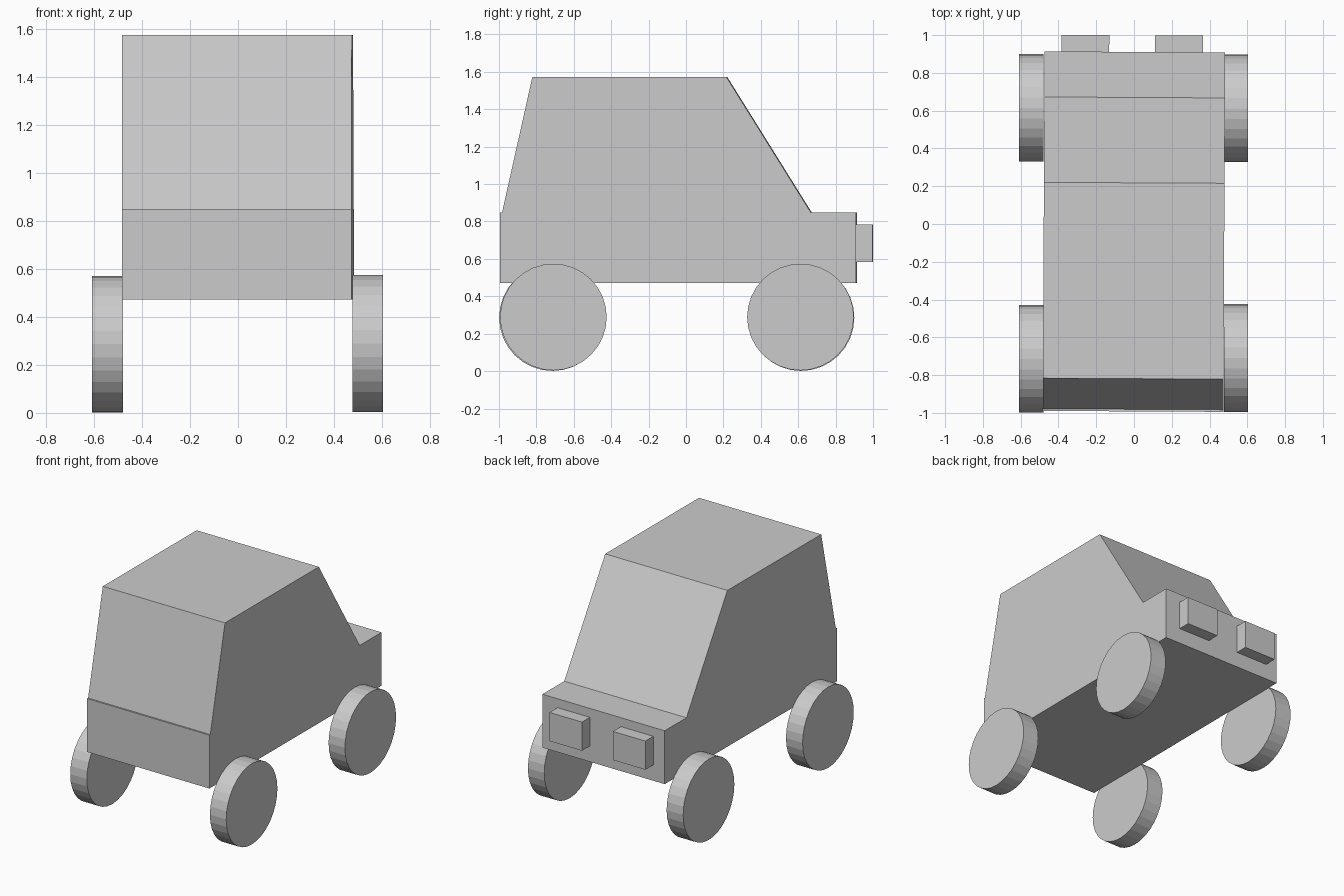
import bpy, bmesh, math
from mathutils import Matrix

if "Cube" in bpy.data.objects:
    bpy.data.objects.remove(bpy.data.objects["Cube"])

YAW = Matrix.Rotation(math.radians(-0.3), 4, 'Z')  # shell sits very slightly turned


def finish(name, bm, turn=True):
    bmesh.ops.recalc_face_normals(bm, faces=bm.faces)
    if turn:
        bm.transform(YAW)
    mesh = bpy.data.meshes.new(name)
    bm.to_mesh(mesh)
    bm.free()
    obj = bpy.data.objects.new(name, mesh)
    bpy.context.collection.objects.link(obj)
    return obj


def side_profile(name, points, x0, x1):
    """Extrude a (y, z) outline across the x range."""
    bm = bmesh.new()
    face = bm.faces.new([bm.verts.new((x0, y, z)) for y, z in points])
    ext = bmesh.ops.extrude_face_region(bm, geom=[face])
    verts = [v for v in ext["geom"] if isinstance(v, bmesh.types.BMVert)]
    bmesh.ops.translate(bm, verts=verts, vec=(x1 - x0, 0, 0))
    return finish(name, bm)


def box(name, x0, x1, y0, y1, z0, z1):
    return side_profile(name, [(y0, z0), (y1, z0), (y1, z1), (y0, z1)], x0, x1)


def wheel(name, x0, x1, y, z=0.288, radius=0.285):
    bm = bmesh.new()
    place = Matrix.Translation(((x0 + x1) / 2, y, z)) @ Matrix.Rotation(math.pi / 2, 4, 'Y')
    bmesh.ops.create_cone(bm, cap_ends=True, segments=32, radius1=radius,
                          radius2=radius, depth=x1 - x0, matrix=place)
    return finish(name, bm, turn=False)


# Lower body and cabin
HALF = 0.478
box("lower_body", -HALF, HALF, -0.992, 0.911, 0.472, 0.848)
side_profile("cabin", [(-0.981, 0.848), (0.67, 0.848), (0.218, 1.573), (-0.819, 1.573)],
             -HALF, HALF)

# Lamps on the +y end
for side, x0, x1 in (("left", -0.389, -0.136), ("right", 0.107, 0.361)):
    box("lamp_" + side, x0, x1, 0.90, 0.999, 0.583, 0.785)

# Wheels, flush against the body sides
for end, y_left, y_right in (("rear", 0.615, 0.612), ("front", -0.714, -0.709)):
    wheel("wheel_left_" + end, -0.608, -0.479, y_left, 0.286)
    wheel("wheel_right_" + end, 0.477, 0.604, y_right, 0.289)
